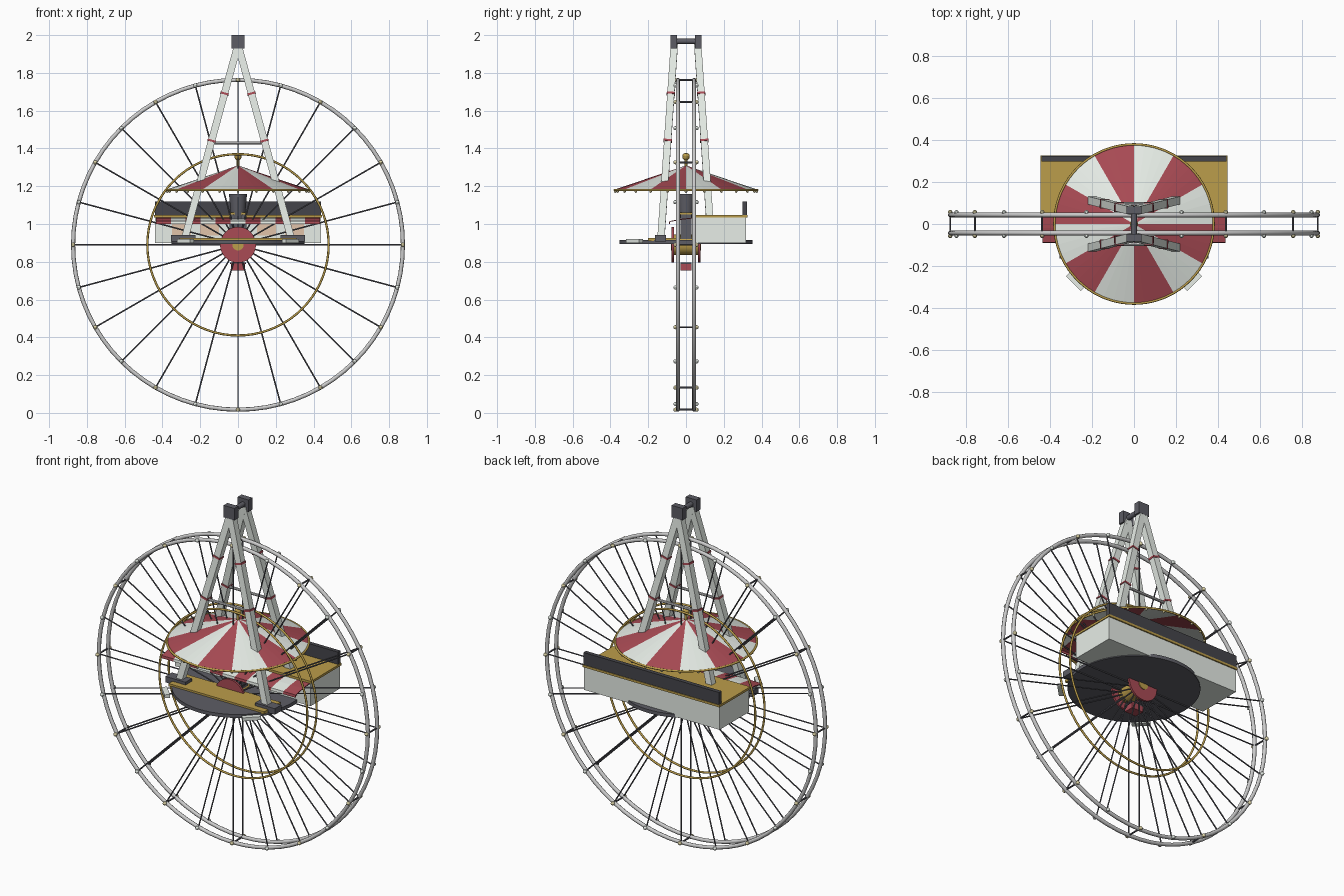
import bpy, bmesh
from math import sin, cos, pi, radians
from mathutils import Vector, Matrix

if "Cube" in bpy.data.objects:
    bpy.data.objects.remove(bpy.data.objects["Cube"])

C = {}
for n, c in dict(white=(.8, .85, .8), red=(.4, .07, .09), gold=(.5, .34, .07), dark=(.06, .06, .07),
                 grey=(.11, .11, .13), steel=(.55, .58, .57), bulb=(.75, .68, .4), peach=(.75, .55, .4)).items():
    C[n] = bpy.data.materials.new(n)
    C[n].diffuse_color = (*c, 1)


def make(name, bm, *mats, smooth=False):
    me = bpy.data.meshes.new(name)
    bm.to_mesh(me)
    bm.free()
    ob = bpy.data.objects.new(name, me)
    bpy.context.collection.objects.link(ob)
    for m in mats:
        me.materials.append(C[m])
    if smooth:
        bpy.ops.object.select_all(action='DESELECT')
        ob.select_set(True)
        bpy.context.view_layer.objects.active = ob
        bpy.ops.object.shade_smooth_by_angle()
    return ob


def add_box(bm, c, s, rot=0):
    bmesh.ops.create_cube(bm, size=1, matrix=Matrix.Translation(c) @ Matrix.Rotation(rot, 4, 'Z')
                          @ Matrix.Diagonal((*s, 1)))


def box(name, x, y, z, mat):
    bm = bmesh.new()
    add_box(bm, [sum(p) / 2 for p in (x, y, z)], [p[1] - p[0] for p in (x, y, z)])
    return make(name, bm, mat)


def add_rod(bm, a, b, r, r2=None, n=8):
    a, b = Vector(a), Vector(b)
    d = b - a
    m = Matrix.Translation((a + b) / 2) @ d.to_track_quat('Z', 'Y').to_matrix().to_4x4()
    bmesh.ops.create_cone(bm, cap_ends=True, segments=n, radius1=r, radius2=r if r2 is None else r2,
                          depth=d.length, matrix=m)


def rod(name, a, b, r, mat, r2=None, n=32):
    bm = bmesh.new()
    add_rod(bm, a, b, r, r2, n)
    return make(name, bm, mat, smooth=True)


def add_beam(bm, a, b, w):
    # square beam with one side kept parallel to the y axis
    a, b = Vector(a), Vector(b)
    z = (b - a).normalized()
    x = Vector((0, 1, 0)).cross(z).normalized()
    m = Matrix((x, z.cross(x), z)).transposed().to_4x4()
    bmesh.ops.create_cube(bm, size=1, matrix=Matrix.Translation((a + b) / 2) @ m
                          @ Matrix.Diagonal((w, w, (b - a).length, 1)))


def torus(name, loc, R, r, mat, upright=True):
    bpy.ops.mesh.primitive_torus_add(location=loc, rotation=(pi / 2 if upright else 0, 0, 0), major_radius=R,
                                     minor_radius=r, major_segments=72, minor_segments=8)
    ob = bpy.context.object
    ob.name = name
    ob.data.materials.append(C[mat])
    bpy.ops.object.shade_smooth_by_angle(angle=radians(60))


def add_ball(bm, c, r):
    bmesh.ops.create_uvsphere(bm, u_segments=10, v_segments=6, radius=r, matrix=Matrix.Translation(c))


HZ, R = .89, .873


def polar(i, r, y):
    a = 2 * pi * i / 24
    return (r * sin(a), y, HZ + r * cos(a))


# Wheel: rims, inner rings, spokes, ties and bulbs
spokes, ties, lamps, gold_lamps = (bmesh.new() for _ in range(4))
for s in (-1, 1):
    torus("wheel_rim", (0, s * .043, HZ), R, .011, 'steel')
    torus("inner_ring", (0, s * .043, HZ), .48, .006, 'gold')
    for i in range(24):
        add_rod(spokes, polar(i, .03, s * .043), polar(i, R, s * .043), .004, n=6)
        add_ball(lamps if i % 2 else gold_lamps, polar(i, R, s * .056), .011)
for i in range(0, 24, 2):
    add_rod(ties, polar(i, R, -.043), polar(i, R, .043), .005, n=6)
make("wheel_spokes", spokes, 'grey')
make("wheel_ties", ties, 'grey')
make("rim_bulbs", lamps, 'white', smooth=True)
make("rim_gold_bulbs", gold_lamps, 'bulb', smooth=True)

# Hub with red flanges and hanging car
rod("hub_drum", (0, -.08, HZ), (0, .08, HZ), .03, 'gold')
rod("hub_barrel", (0, -.065, HZ), (0, .065, HZ), .055, 'gold')
for s in (-1, 1):
    rod("hub_flange", (0, s * .064, HZ), (0, s * .076, HZ), .095, 'red')
box("hub_car", (-.038, .038), (-.03, .03), (.755, .79), 'red')
box("hub_car_roof", (-.042, .042), (-.03, .03), (.787, .797), 'dark')

# A-frame tower
legs, collars, feet, bars = (bmesh.new() for _ in range(4))
for sy in (-1, 1):
    top = Vector((0, sy * .062, 1.95))
    for sx in (-1, 1):
        foot = Vector((sx * .28, sy * .132, .93))
        add_beam(legs, foot, top, .038)
        for z in (1.44, 1.69):
            t = (z - .93) / 1.02
            d = (top - foot) * .005
            p = foot.lerp(top, t)
            add_beam(collars, p - d, p + d, .044)
        add_box(feet, (sx * .29, sy * .135, .925), (.13, .06, .035))
    add_rod(bars, (-.14, sy * .097, 1.43), (.14, sy * .097, 1.43), .008)
    box("apex_block", (-.035, .035), (sy * .065 - .018, sy * .065 + .018), (1.93, 2.0), 'grey')
make("tower_legs", legs, 'white')
make("leg_collars", collars, 'red')
make("leg_feet", feet, 'grey')
make("tower_crossbars", bars, 'steel', smooth=True)
rod("apex_axle", (0, -.07, 1.967), (0, .07, 1.967), .014, 'grey', n=16)

# Striped canopy with gold edge, bulbs and finial
bm = bmesh.new()
tip = bm.verts.new((0, 0, 1.31))
ring = [bm.verts.new((.378 * cos(2 * pi * i / 48), .378 * sin(2 * pi * i / 48), 1.182)) for i in range(48)]
for i in range(48):
    f = bm.faces.new((tip, ring[i], ring[(i + 1) % 48]))
    f.material_index = i // 4 % 2
make("canopy", bm, 'white', 'red')
torus("canopy_edge", (0, 0, 1.18), .378, .006, 'gold', upright=False)
bm = bmesh.new()
for i in range(24):
    a = 2 * pi * i / 24
    add_ball(bm, (.375 * cos(a), .375 * sin(a), 1.172), .007)
make("canopy_bulbs", bm, 'bulb', smooth=True)
rod("finial_stem", (0, 0, 1.29), (0, 0, 1.35), .008, 'gold', n=12)
bm = bmesh.new()
add_ball(bm, (0, 0, 1.357), .02)
make("finial_ball", bm, 'gold', smooth=True)
rod("canopy_lantern", (0, 0, 1.03), (0, 0, 1.16), .036, 'grey', r2=.048)

# Base platform, front deck and angled edge steps
rod("platform", (0, 0, .895), (0, 0, .915), .353, 'grey', n=64)
box("front_deck", (-.31, .31), (-.2, -.05), (.91, .926), 'gold')
bm = bmesh.new()
for s in (-1, 1):
    add_box(bm, (s * .278, -.273, .91), (.1, .03, .02), s * pi / 4)
make("edge_steps", bm, 'white')

# Back building with flat roof and parapet
box("building_walls", (-.44, .44), (.045, .318), (.9, 1.035), 'white')
box("building_roof", (-.445, .445), (.04, .325), (1.035, 1.048), 'gold')
box("roof_parapet", (-.44, .44), (.298, .322), (1.04, 1.12), 'dark')
for x in (-.3, -.15, .15, .3):
    box("window", (x - .05, x + .05), (.038, .05), (.94, 1.01), 'peach')
box("ticket_booth", (-.045, .045), (-.03, .03), (.915, 1.05), 'grey')
box("booth_roof", (-.05, .05), (-.034, .034), (1.05, 1.062), 'gold')

# Striped awning along the front of the building
bm = bmesh.new()
n, w = 11, .87 / 11
for i in range(n):
    x0 = -.435 + i * w
    rows = [[bm.verts.new((x, y, z)) for x in (x0, x0 + w)]
            for y, z in ((.045, 1.035), (-.02, 1.028), (-.088, 1.015), (-.09, 1.0))]
    for a, b in zip(rows, rows[1:]):
        bm.faces.new((a[0], b[0], b[1], a[1])).material_index = i % 2
awning = make("awning", bm, 'red', 'white')
mod = awning.modifiers.new("thickness", 'SOLIDIFY')
mod.thickness = .005

for m in bpy.data.materials:
    if m.users and not m.is_grease_pencil:
        m.use_nodes = True
        m.node_tree.nodes["Principled BSDF"].inputs["Base Color"].default_value = m.diffuse_color
